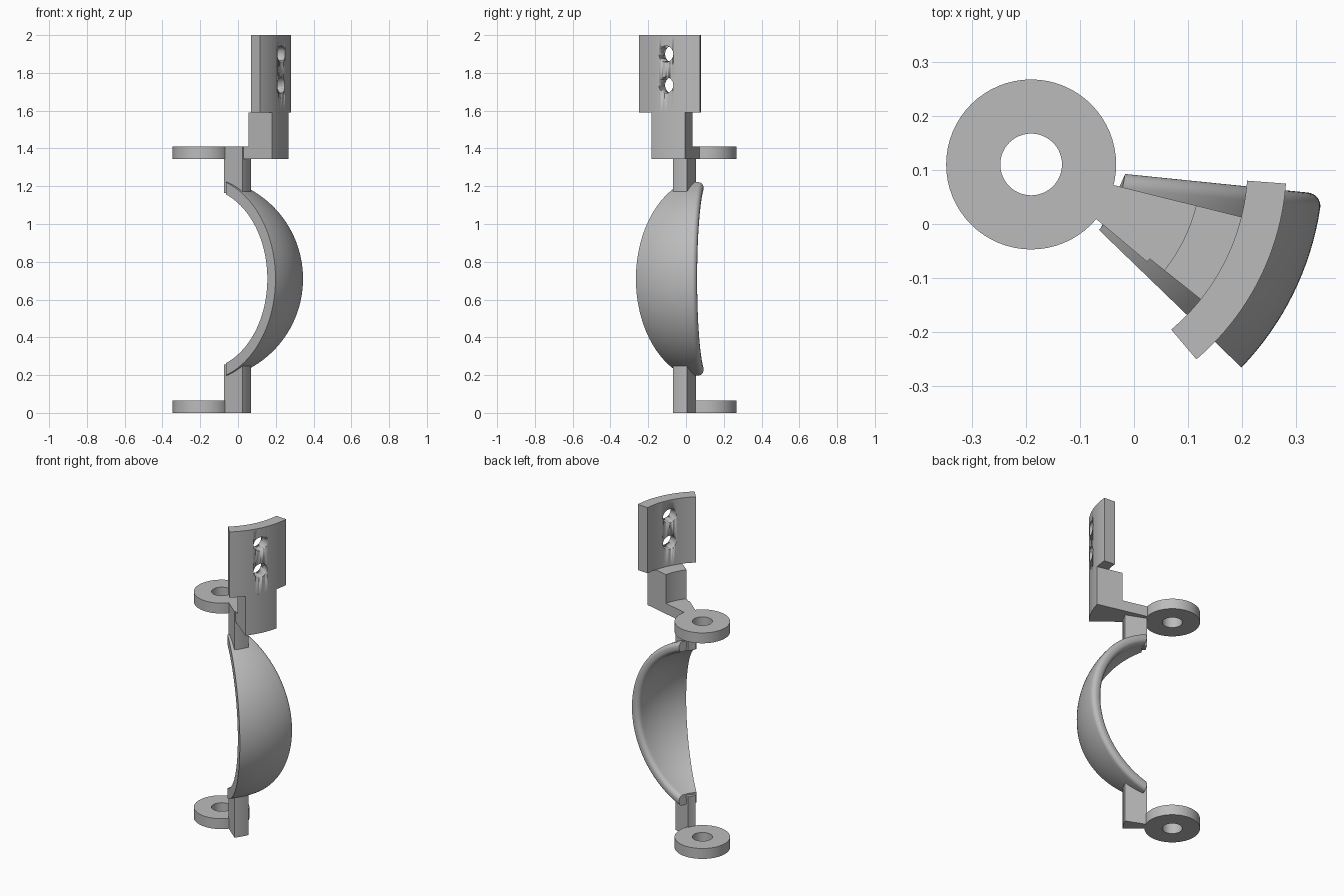
import bpy, bmesh
from math import radians, sin, cos, acos, pi
from mathutils import Matrix

cube = bpy.data.objects.get("Cube")
if cube:
    bpy.data.objects.remove(cube, do_unlink=True)

CX, CY = -0.19, 0.11      # hinge axis shared by every part
MID = 0.71                # height of the cup centre

grey = bpy.data.materials.new("plain grey")
grey.use_nodes = True
grey.diffuse_color = (0.5, 0.5, 0.5, 1)
grey.node_tree.nodes["Principled BSDF"].inputs["Base Color"].default_value = (0.5, 0.5, 0.5, 1)


def finish(name, bm):
    bmesh.ops.recalc_face_normals(bm, faces=bm.faces)
    mesh = bpy.data.meshes.new(name)
    bm.to_mesh(mesh)
    bm.free()
    mesh.materials.append(grey)
    obj = bpy.data.objects.new(name, mesh)
    bpy.context.collection.objects.link(obj)
    bpy.ops.object.select_all(action='DESELECT')
    obj.select_set(True)
    bpy.context.view_layer.objects.active = obj
    bpy.ops.object.shade_smooth_by_angle(angle=radians(30))
    return obj


def polar(r, a, z):
    return (CX + r * cos(a), CY + r * sin(a), z)


def loft(name, rows, closed):
    """Skin a list of closed sections, capping the ends unless they form a ring."""
    bm = bmesh.new()
    rings = [[bm.verts.new(p) for p in row] for row in rows]
    n = len(rings[0])
    for i in range(len(rings) if closed else len(rings) - 1):
        a, b = rings[i], rings[(i + 1) % len(rings)]
        for j in range(n):
            k = (j + 1) % n
            bm.faces.new((a[j], a[k], b[k], b[j]))
    if not closed:
        bm.faces.new(rings[0])
        bm.faces.new(rings[-1])
    return finish(name, bm)


def sector(name, r0, r1, z0, z1, a0=0, a1=360, steps=24):
    """Ring, or wedge of a ring, around the hinge axis."""
    full = a1 - a0 == 360
    rows = []
    for i in range(steps if full else steps + 1):
        a = radians(a0 + (a1 - a0) * i / steps)
        rows.append([polar(r, a, z) for r, z in ((r0, z0), (r1, z0), (r1, z1), (r0, z1))])
    return loft(name, rows, full)


# Hinge rings
for side, z in (("lower", 0), ("upper", 1.345)):
    sector(side + "_hinge_ring", 0.057, 0.157, z, z + 0.065, steps=64)

# Posts joining the cup to the rings
sector("lower_post", 0.15, 0.28, 0, 0.255, -40, -22)
sector("upper_post", 0.15, 0.28, 1.165, 1.41, -40, -22)

# Bracket carrying the mounting plate
sector("bracket_arm", 0.15, 0.33, 1.345, 1.41, -38.5, -14)
sector("bracket_block", 0.314, 0.472, 1.345, 1.59, -38.5, -14)
plate = sector("mounting_plate", 0.40, 0.472, 1.59, 2.0, -49.7, -4.3, 32)

# Screw holes bored radially through the plate
for z in (1.735, 1.90):
    bm = bmesh.new()
    turn = Matrix.Rotation(radians(-27.3), 4, 'Z') @ Matrix.Rotation(pi / 2, 4, 'Y')
    place = Matrix.Translation(polar(0.436, radians(-27.3), z)) @ turn
    bmesh.ops.create_cone(bm, cap_ends=True, segments=32, radius1=0.043, radius2=0.043,
                          depth=0.3, matrix=place)
    cutter = finish("hole_cutter", bm)
    cutter.hide_render = True
    bpy.context.view_layer.objects.active = plate
    mod = plate.modifiers.new("hole", 'BOOLEAN')
    mod.operation = 'DIFFERENCE'
    mod.solver = 'EXACT'
    mod.object = cutter
    bpy.ops.object.modifier_apply(modifier=mod.name)
    bpy.data.objects.remove(cutter, do_unlink=True)

# Curved cup: slice of a spherical shell with one rounded rim
OUTER, INNER, END, ROUND = 0.54, 0.48, 0.174, 0.026
START, STOP = radians(-5.8), radians(-44)
rim = []                  # (sphere radius, distance in from the rim)
for i in range(9):
    t = pi / 2 * i / 8
    rim.append((INNER + ROUND * (1 - cos(t)), ROUND * (1 - sin(t))))
rim += [(OUTER + INNER - rho, d) for rho, d in reversed(rim)]
rows = []
for i in range(65):
    v = i / 32 - 1

    def cup_point(rho, inset=0, f=0):
        lat = v * acos(END / rho)
        r = rho * cos(lat)
        a = START - inset / r
        return polar(r, a + (STOP - a) * f, MID + rho * sin(lat))

    row = [cup_point(rho, d) for rho, d in rim]
    row += [cup_point(OUTER, ROUND, k / 16) for k in range(1, 17)]
    row += [cup_point(INNER, ROUND, k / 16) for k in range(16, 0, -1)]
    rows.append(row)
loft("curved_cup", rows, False)
